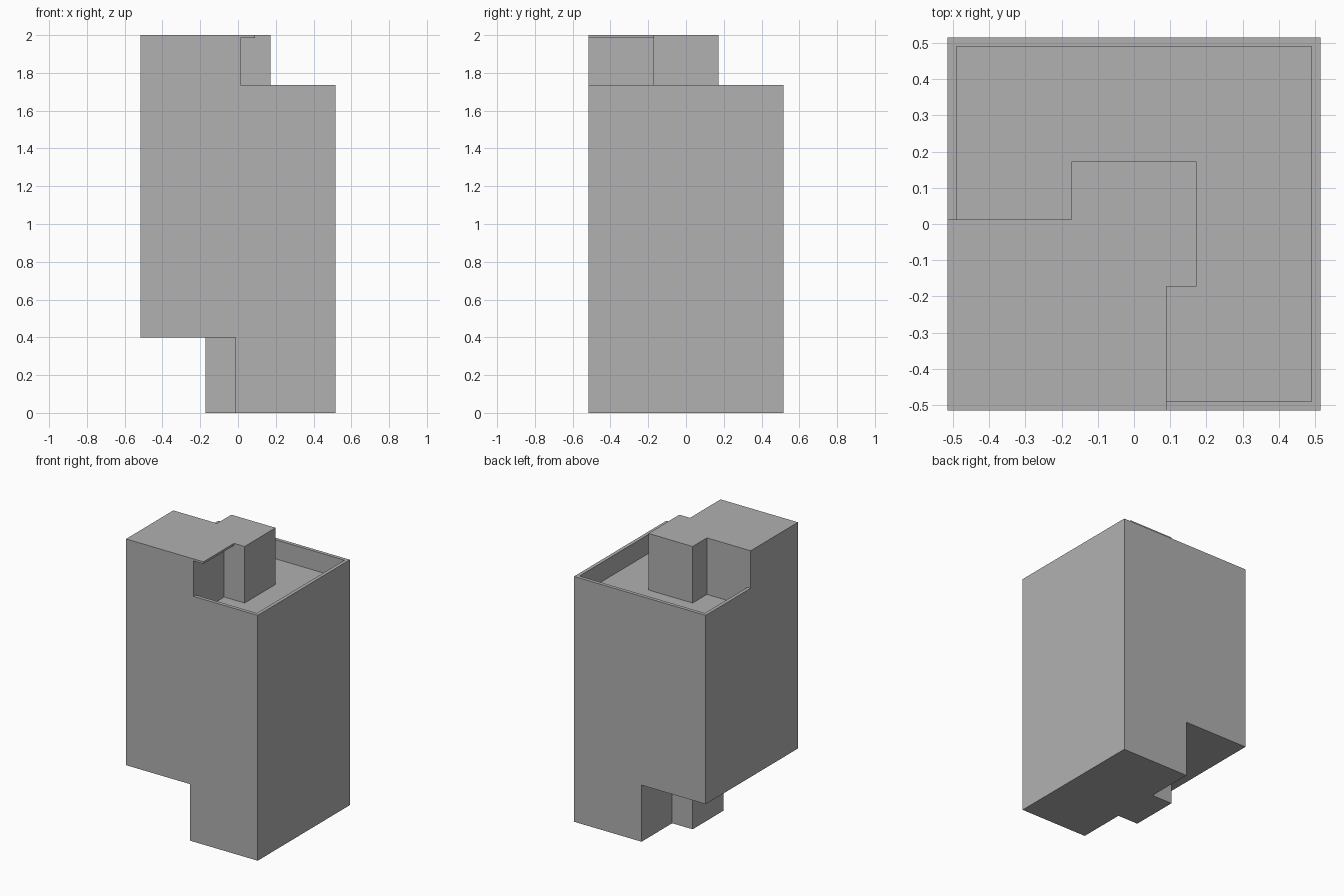
import bpy, bmesh

if "Cube" in bpy.data.objects:
    bpy.data.objects.remove(bpy.data.objects["Cube"])

H = 0.515      # half width of the building
C = 0.173      # half width of the central core
S = 0.013      # offset of the wing walls from centre
W = 0.025      # parapet thickness

concrete = bpy.data.materials.new("dark_concrete")
concrete.diffuse_color = (0.44, 0.44, 0.44, 1)
concrete.use_nodes = True
concrete.node_tree.nodes["Principled BSDF"].inputs["Base Color"].default_value = concrete.diffuse_color


def prism(name, outline, z0, z1):
    """Extrude a flat counter-clockwise outline from z0 up to z1."""
    bm = bmesh.new()
    face = bm.faces.new([bm.verts.new((x, y, z0)) for x, y in outline])
    ext = bmesh.ops.extrude_face_region(bm, geom=[face], use_keep_orig=True)
    for v in ext["geom"]:
        if isinstance(v, bmesh.types.BMVert):
            v.co.z = z1
    bmesh.ops.recalc_face_normals(bm, faces=bm.faces)
    mesh = bpy.data.meshes.new(name)
    bm.to_mesh(mesh)
    bm.free()
    mesh.materials.append(concrete)
    obj = bpy.data.objects.new(name, mesh)
    bpy.context.collection.objects.link(obj)
    return obj


# Ground floor: right-hand wing with the core projecting on its left
prism("ground_floor", [(-S, -H), (H, -H), (H, H), (-S, H),
                       (-S, C), (-C, C), (-C, -C), (-S, -C)], 0, 0.4)

# Main body: full square block up to the terrace floor
prism("main_body", [(-H, -H), (H, -H), (H, H), (-H, H)], 0.4, 1.6)

# Penthouse: front-left room joined to the central core
prism("penthouse", [(-H, -H), (S, -H), (S, -C), (C, -C),
                    (C, C), (-C, C), (-C, S), (-H, S)], 1.6, 1.985)

# Roof slab: same outline, overhanging the terrace on the right
E = 0.09
prism("roof_slab", [(-H, -H), (E, -H), (E, -C), (C, -C),
                    (C, C), (-C, C), (-C, S), (-H, S)], 1.985, 2.0)

# Terrace parapet: one thin wall wrapping round the open sides
I = H - W
prism("parapet", [(S, -H), (H, -H), (H, H), (-H, H), (-H, S),
                  (-I, S), (-I, I), (I, I), (I, -I), (S, -I)], 1.6, 1.735)
